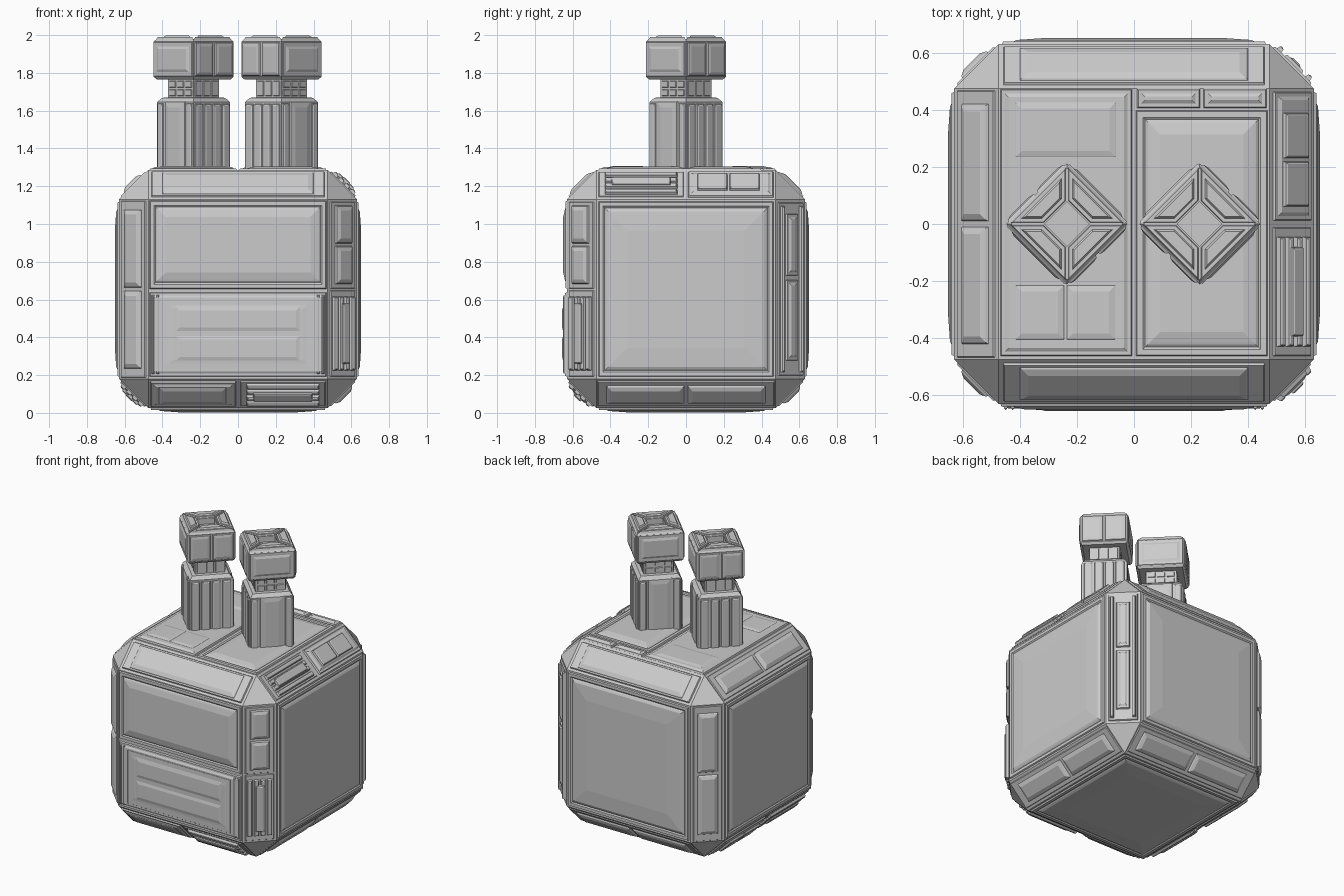
import bpy, bmesh
from math import pi, sqrt
from itertools import product
from mathutils import Vector, Matrix

if "Cube" in bpy.data.objects:
    bpy.data.objects.remove(bpy.data.objects["Cube"])

X, Y, Z = Vector((1, 0, 0)), Vector((0, 1, 0)), Vector((0, 0, 1))
CEN = Vector((0, 0, 0.655))
HALF, FLAT = 0.63, 0.475          # body core half size, half size of its flat faces


def finish(bm, name):
    me = bpy.data.meshes.new(name)
    bm.to_mesh(me)
    bm.free()
    ob = bpy.data.objects.new(name, me)
    bpy.context.collection.objects.link(ob)
    return ob


def plate(bm, pts, steps):
    """Raised plate: a face stepped in and up by (inset, rise) pairs."""
    f = bm.faces.new([bm.verts.new(p) for p in pts])
    f.normal_update()
    for inset, rise in steps:
        bmesh.ops.inset_individual(bm, faces=[f], thickness=inset, depth=rise,
                                   use_even_offset=True)
        f.normal_update()


class Side:
    """Flat working plane: u right, v up, n outwards."""
    def __init__(self, bm, o, n, v):
        self.bm, self.o, self.n, self.v = bm, o, n, v
        self.u = v.cross(n)

    def panel(self, u0, u1, v0, v1, steps, base=-0.004):
        o = self.o + self.n * base
        plate(self.bm, [o + self.u * a + self.v * b for a, b in
                        ((u0, v0), (u1, v0), (u1, v1), (u0, v1))], steps)

    def grid(self, u0, u1, v0, v1, nu, nv, steps, gap=0.008, base=-0.004):
        du, dv = (u1 - u0) / nu, (v1 - v0) / nv
        for i, j in product(range(nu), range(nv)):
            self.panel(u0 + i * du + gap / 2, u0 + (i + 1) * du - gap / 2,
                       v0 + j * dv + gap / 2, v0 + (j + 1) * dv - gap / 2, steps, base)


FRAME = [(0.006, 0.013), (0.02, 0.0), (0.008, -0.006), (0.008, 0.006)]
BIG = FRAME + [(0.012, 0.006), (0.10, 0.007)]
MID = FRAME + [(0.01, 0.003), (0.035, 0.008)]
LOW = [(0.006, 0.014), (0.012, 0.0), (0.012, 0.007)]
RIB = [(0.004, 0.015), (0.006, 0.004)]

# body core: cube with wide chamfers and cut corners
bm = bmesh.new()
for sx, sy, sz in product((-1, 1), repeat=3):
    for k in range(3):
        p = [FLAT, FLAT, FLAT]
        p[k] = HALF
        bm.verts.new(CEN + Vector((sx * p[0], sy * p[1], sz * p[2])))
bmesh.ops.convex_hull(bm, input=bm.verts[:])
bmesh.ops.dissolve_limit(bm, angle_limit=0.02, verts=bm.verts[:], edges=bm.edges[:])
finish(bm, "body_core")

# large flat faces with one framed panel each: right, left, back, bottom
bm = bmesh.new()
for n, v in ((X, Z), (-X, Z), (Y, Z), (-Z, Y)):
    s = Side(bm, CEN + n * HALF, n, v)
    s.panel(-0.465, 0.465, -0.465, 0.465, BIG)
finish(bm, "side_panels")

# front face: two stacked panels
bm = bmesh.new()
s = Side(bm, CEN - Y * HALF, -Y, Z)
s.panel(-0.47, 0.47, 0.0, 0.47, MID)
s.panel(-0.47, 0.47, -0.465, -0.015, LOW)
s.panel(-0.40, 0.40, -0.43, -0.05, [(0.006, 0.006), (0.03, 0.001), (0.02, 0.002)], 0.012)
s.grid(-0.34, 0.34, -0.39, -0.08, 1, 2, [(0.03, 0.008)], 0.004, 0.018)
for sg in (-1, 1):
    for k in (0.425, 0.45):
        s.panel(sg * k - 0.009, sg * k + 0.009, -0.45, -0.03, RIB, 0.002)
finish(bm, "front_panels")

# top face: left half with small plates, right half with one big panel
bm = bmesh.new()
s = Side(bm, CEN + Z * HALF, Z, Y)
s.panel(-0.47, -0.005, -0.465, 0.475, LOW)
s.panel(-0.42, -0.06, 0.23, 0.43, [(0.006, 0.004), (0.02, 0.005)], 0.014)
s.grid(-0.42, -0.06, -0.41, -0.21, 2, 1, [(0.005, 0.004), (0.02, 0.005)], 0.004, 0.014)
s.panel(0.005, 0.47, -0.465, 0.40, MID)
s.grid(0.005, 0.47, 0.40, 0.48, 2, 1, LOW)
finish(bm, "top_panels")

# chamfer strips along the twelve edges
def whole(s):
    s.panel(-0.46, 0.46, -0.095, 0.095, [(0.006, 0.013)])
    s.panel(-0.40, 0.40, -0.08, 0.08, [(0.005, 0.006), (0.025, 0.008)], 0.008)

def halves(s):
    s.panel(-0.47, 0.47, -0.095, 0.095, [(0.006, 0.010)])
    s.grid(-0.43, 0.43, -0.075, 0.075, 2, 1, [(0.005, 0.008), (0.02, 0.009)], 0.02, 0.006)

def blocks(s):
    s.panel(0.0, 0.465, -0.095, 0.095, [(0.006, 0.010)])
    s.grid(0.02, 0.45, -0.07, 0.07, 2, 1, [(0.005, 0.012), (0.02, 0.008)], 0.015, 0.006)
    ribs(s, -0.465, -0.005)

def ribs(s, a, b):
    s.panel(a, b, -0.095, 0.095, [(0.006, 0.010)])
    s.grid(a + 0.03, b - 0.03, -0.085, 0.085, 1, 4, RIB, 0.010, 0.006)
    s.panel(a + 0.07, b - 0.07, -0.03, 0.03, RIB, 0.017)

def mixed(s):
    ribs(s, -0.465, -0.01)
    s.panel(0.01, 0.465, -0.095, 0.095, LOW)
    s.panel(0.06, 0.22, -0.06, 0.06, RIB, 0.014)
    s.panel(0.23, 0.39, -0.06, 0.06, RIB, 0.014)

def mixed_flip(s):
    ribs(s, 0.01, 0.465)
    s.panel(-0.465, -0.01, -0.095, 0.095, LOW)
    s.panel(-0.42, -0.06, -0.065, 0.065, [(0.005, 0.005), (0.02, 0.006)], 0.014)

def long_ribs(s):
    s.panel(-0.46, 0.46, -0.095, 0.095, [(0.006, 0.012)])
    for k in (-0.07, 0.07):
        s.panel(-0.44, 0.44, k - 0.012, k + 0.012, RIB, 0.006)
    s.panel(-0.38, 0.05, -0.045, 0.045, LOW, 0.004)
    s.panel(0.07, 0.40, -0.045, 0.045, LOW, 0.004)

EDGES = [
    (X, -Y, Z, whole), (X, Y, Z, whole), (X, -Y, -Z, mixed_flip), (X, Y, -Z, halves),
    (Y, X, Z, mixed), (Y, -X, Z, halves), (Y, X, -Z, halves), (Y, -X, -Z, mixed),
    (Z, -X, -Y, halves), (Z, X, -Y, blocks), (Z, X, Y, long_ribs), (Z, -X, Y, halves)]
bm = bmesh.new()
for u, a, b, layout in EDGES:
    n = (a + b).normalized()
    layout(Side(bm, CEN + n * (HALF + FLAT) / sqrt(2), n, n.cross(u)))
finish(bm, "chamfer_panels")


# two square towers turned by 45 degrees: post, neck, head with a small top recess
def tower(name, cx, flip):
    bm = bmesh.new()
    profile = [(0.137, 1.25), (0.137, 1.645), (0.118, 1.668), (0.095, 1.67), (0.095, 1.765),
               (0.138, 1.765), (0.150, 1.78), (0.150, 1.965), (0.138, 1.98),
               (0.055, 1.98), (0.055, 1.94)]
    rings = [[bm.verts.new((sx * r, sy * r, z)) for sx, sy in
              ((1, 1), (-1, 1), (-1, -1), (1, -1))] for r, z in profile]
    for lo, hi in zip(rings, rings[1:]):
        for i in range(4):
            j = (i + 1) % 4
            bm.faces.new((lo[i], lo[j], hi[j], hi[i]))
    bm.faces.new(rings[-1])
    bm.faces.new(rings[0][::-1])
    thin = [(0.004, 0.010), (0.008, 0.004)]
    for i in range(4):
        n = Matrix.Rotation(i * pi / 2, 3, 'Z') @ X
        odd = (i + flip) % 2
        # post ribs
        s = Side(bm, n * 0.137, n, Z)
        if odd:
            s.grid(-0.133, 0.133, 1.27, 1.64, 4, 1, thin, 0.008)
        else:
            s.panel(-0.133, -0.085, 1.27, 1.64, thin)
            s.panel(-0.077, 0.077, 1.27, 1.65, [(0.004, 0.01), (0.03, 0.005)])
            s.panel(0.085, 0.133, 1.27, 1.64, thin)
        # neck blocks
        s = Side(bm, n * 0.095, n, Z)
        s.grid(-0.09, 0.09, 1.672, 1.762, 3, 2 - odd, [(0.004, 0.009)], 0.008)
        # head panels
        s = Side(bm, n * 0.150, n, Z)
        if odd:
            s.grid(-0.146, 0.146, 1.778, 1.967, 2, 1, [(0.006, 0.011), (0.018, 0.004)], 0.008)
        else:
            s.panel(-0.146, 0.146, 1.778, 1.967, [(0.006, 0.009), (0.02, 0), (0.015, 0.006)])
        # trapezoid plates round the top
        t = Vector((-n.y, n.x, 0))
        plate(bm, [n * 0.06 + t * -0.055 + Z * 1.976, n * 0.143 + t * -0.138 + Z * 1.976,
                   n * 0.143 + t * 0.138 + Z * 1.976, n * 0.06 + t * 0.055 + Z * 1.976],
              [(0.004, 0.014), (0.012, 0.0), (0.006, 0.009)])
    ob = finish(bm, name)
    ob.location.x = cx
    ob.rotation_euler.z = pi / 4


tower("left_tower", -0.235, 0)
tower("right_tower", 0.23, 1)
